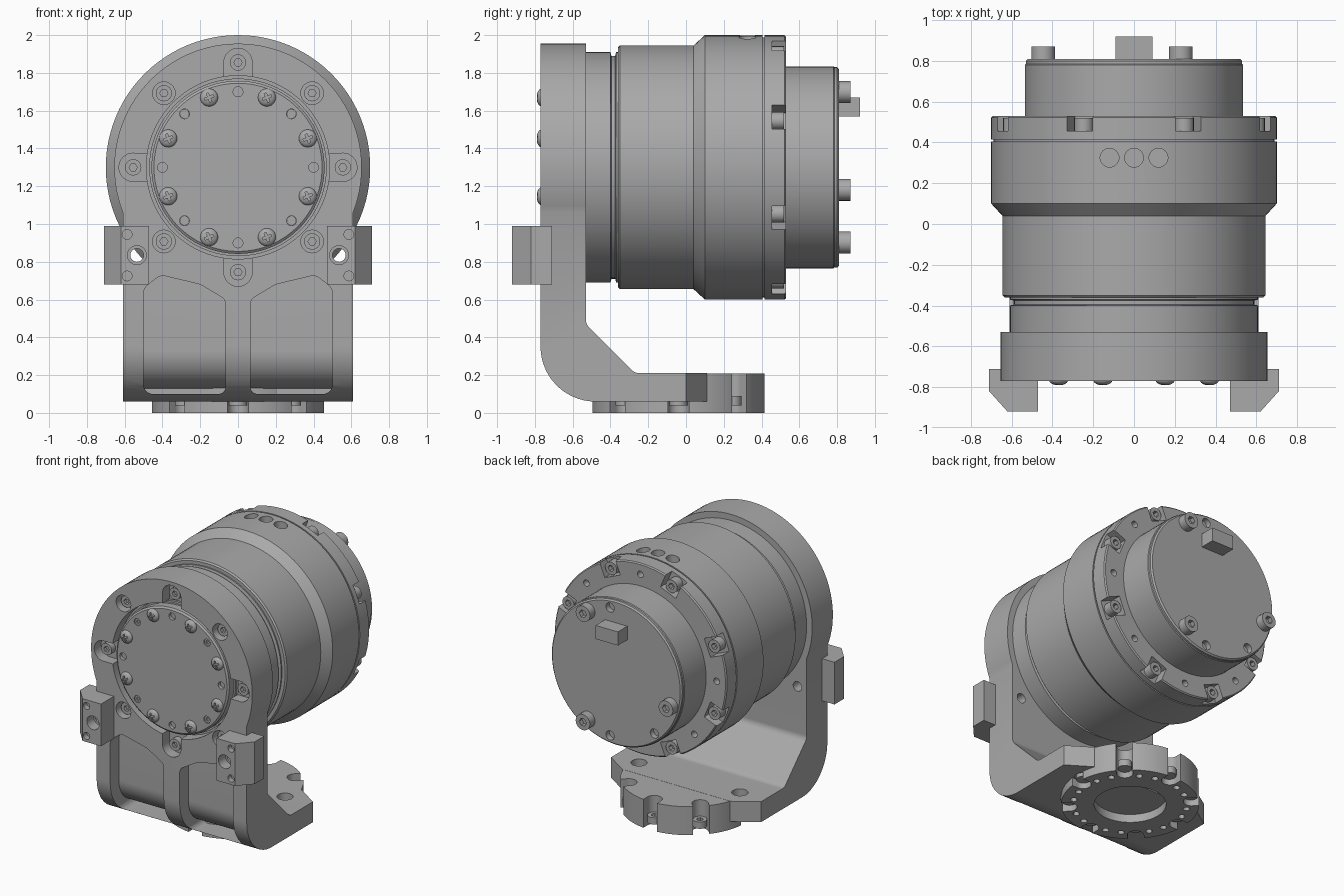
import bpy, bmesh
from math import sin, cos, tan, pi, radians
from mathutils import Vector

if "Cube" in bpy.data.objects:
    bpy.data.objects.remove(bpy.data.objects["Cube"])

grey = bpy.data.materials.new("machined_grey")
grey.use_nodes = True
grey.diffuse_color = (0.4, 0.4, 0.4, 1)
grey.node_tree.nodes["Principled BSDF"].inputs["Base Color"].default_value = (0.4, 0.4, 0.4, 1)

AXIS_Z = 1.3    # height of the motor axis
BASE_Y = -0.04  # centre of the round foot
EIGHTHS = [i * pi / 4 for i in range(8)]
ODD = [a + pi / 8 for a in EIGHTHS]
parts = []


def make(name, bm):
    bmesh.ops.recalc_face_normals(bm, faces=bm.faces)
    mesh = bpy.data.meshes.new(name)
    bm.to_mesh(mesh)
    bm.free()
    mesh.materials.append(grey)
    obj = bpy.data.objects.new(name, mesh)
    bpy.context.collection.objects.link(obj)
    parts.append(obj)
    return obj


def prism(name, points, axis, low, high):
    """Extrude a flat outline along x, y or z."""
    place = {"x": lambda p, d: (d, p[0], p[1]),
             "y": lambda p, d: (p[0], d, p[1]),
             "z": lambda p, d: (p[0], p[1], d)}[axis]
    bm = bmesh.new()
    ends = [[bm.verts.new(place(p, d)) for p in points] for d in (low, high)]
    for ring in ends:
        bm.faces.new(ring)
    for i in range(len(points)):
        j = (i + 1) % len(points)
        bm.faces.new((ends[0][i], ends[0][j], ends[1][j], ends[1][i]))
    return make(name, bm)


def disc(name, u, v, radius, axis, low, high, sides=32):
    ring = [2 * pi * i / sides for i in range(sides)]
    return prism(name, [(u + radius * cos(a), v + radius * sin(a)) for a in ring], axis, low, high)


def slot(u, v, angle, start, end, half, axis, low, high):
    """Box cutter that runs outward from a centre."""
    d, n = Vector((cos(angle), sin(angle))), Vector((-sin(angle), cos(angle))) * half
    c = Vector((u, v))
    return prism("cutter", [c + d * start - n, c + d * end - n, c + d * end + n, c + d * start + n],
                 axis, low, high)


def rounded(corners, steps=8):
    """Outline with an arc at each corner given as (u, v, radius)."""
    out = []
    pts = [Vector(c[:2]) for c in corners]
    for i, (p, corner) in enumerate(zip(pts, corners)):
        r = corner[2]
        if r == 0:
            out.append(p)
            continue
        a = (pts[i - 1] - p).normalized()
        b = (pts[(i + 1) % len(pts)] - p).normalized()
        half = a.angle(b) / 2
        centre = p + (a + b).normalized() * r / sin(half)
        s, e = p + a * r / tan(half) - centre, p + b * r / tan(half) - centre
        out += [centre + s.lerp(e, k / steps).normalized() * r for k in range(steps + 1)]
    return out


def lathe(name, profile, sides=96):
    """Revolve (y, radius) points about the motor axis."""
    bm = bmesh.new()
    verts = [bm.verts.new((0, y, AXIS_Z + r)) for y, r in profile]
    edges = [bm.edges.new(pair) for pair in zip(verts, verts[1:])]
    bmesh.ops.spin(bm, geom=verts + edges, cent=(0, 0, AXIS_Z), axis=(0, 1, 0),
                   angle=2 * pi, steps=sides, use_duplicate=False)
    bmesh.ops.remove_doubles(bm, verts=bm.verts, dist=0.0005)
    return make(name, bm)


def cut(obj, *cutters, op="DIFFERENCE"):
    for cutter in cutters:
        mod = obj.modifiers.new("cut", "BOOLEAN")
        mod.operation, mod.solver, mod.object = op, "EXACT", cutter
        graph = bpy.context.evaluated_depsgraph_get()
        mesh = bpy.data.meshes.new_from_object(obj.evaluated_get(graph))
        obj.modifiers.clear()
        obj.data = mesh
        parts.remove(cutter)
        bpy.data.objects.remove(cutter)
    return obj


def copies(source, name, places, rotation=(0, 0, 0)):
    for i, place in enumerate(places):
        obj = bpy.data.objects.new(f"{name}_{i + 1}", source.data)
        obj.location, obj.rotation_euler = place, rotation
        bpy.context.collection.objects.link(obj)
        parts.append(obj)
    parts.remove(source)
    bpy.data.objects.remove(source)


def around(radius, y, angles):
    return [(radius * cos(a), y, AXIS_Z + radius * sin(a)) for a in angles]


def socket_screw(radius, length):
    head = disc("screw", 0, 0, radius, "y", -length, 0, 24)
    return cut(head, disc("cutter", 0, 0, radius * 0.5, "y", -1, -length * 0.5, 6))


# Bracket: bent side profile trimmed to an arched front outline
side = [(-.77, 2.1, 0), (-.53, 2.1, 0), (-.53, .47, .06), (-.27, .21, .06),
        (.11, .21, 0), (.11, .06, 0), (-.77, .06, .29)]
bracket = prism("bracket", rounded(side, 12), "x", -.7, .7)
arch = [radians(-21.4 + 222.8 * i / 64) for i in range(65)]
outline = [(.655 * cos(a), AXIS_Z + .655 * sin(a)) for a in arch] + [(-.61, -.1), (.61, -.1)]
cut(bracket, prism("cutter", outline, "y", -1, 1), op="INTERSECT")

# Bracket: corner chamfers, curved front pockets and side holes
pocket = [(.065, .10, .04), (.5, .10, .05), (.5, .66, .06), (.41, .73, .06),
          (.2, .68, .12), (.065, .6, .05)]
floor = [(-1, .9, 0), (-.67, .9, 0), (-.67, .13, .2), (-.45, .13, 0), (-.45, -.1, 0), (-1, -.1, 0)]
for s in (-1, 1):
    cut(bracket, prism("cutter", [(s * .61, 0), (s * .44, .11), (s * .44, .3), (s * .8, .3), (s * .8, 0)],
                       "z", 0, .5))
    hollow = prism("cutter", rounded([(s * x, z, r) for x, z, r in pocket]), "y", -1, -.4)
    cut(hollow, prism("cutter", rounded(floor, 12), "x", -1, 1), op="INTERSECT")
    cut(bracket, hollow, disc("cutter", s * .535, .835, .035, "y", -1, 0))

# Bracket: bore with screw pockets, alternate ones open to the bore
cut(bracket, disc("cutter", 0, AXIS_Z, .485, "y", -1, -.68, 96))
for i, a in enumerate(EIGHTHS):
    x, _, z = around(.555, 0, [a])[0]
    cut(bracket, disc("cutter", x, z, .06 if i % 2 else .075, "y", -1, -.69))
    if i % 2 == 0:
        cut(bracket, slot(0, AXIS_Z, a, .44, .555, .0745, "y", -1, -.6895))
copies(socket_screw(.043, .05), "bracket_screw", around(.555, -.685, EIGHTHS))

# Round foot with open screw notches
foot = disc("foot", 0, BASE_Y, .46, "z", 0, .209, 72)
cut(foot, disc("cutter", 0, BASE_Y, .24, "z", -1, .12, 48))
for i, a in enumerate(EIGHTHS):
    x, y = .41 * cos(a), BASE_Y + .41 * sin(a)
    cut(bracket, disc("cutter", x, y, .055, "z", -1, .215))
    cut(foot, disc("cutter", x, y, .055, "z", -1, 1),
        slot(0, BASE_Y, a, .41, .6, .0548, "z", -1, 1))
    for turn in (-.25, .25):
        b = a + turn
        cut(foot, disc("cutter", .38 * cos(b), BASE_Y + .38 * sin(b), .023, "z", -1, .04, 12))
copies(socket_screw(.047, .05), "foot_screw",
       [(.405 * cos(a), BASE_Y + .405 * sin(a), .04) for a in EIGHTHS], (-pi / 2, 0, 0))

# Motor housing with three ports on top
body = lathe("motor_housing", [(-.6, 0), (-.6, .61), (-.4, .61), (-.395, .59), (-.375, .59),
                               (-.37, .61), (-.36, .61), (-.36, .635), (-.35, .645), (.04, .645),
                               (.1, .7), (.405, .7), (.405, 0)])
for x in (-.12, 0, .12):
    cut(body, disc("cutter", x, .325, .046, "z", 1.9, 2.2))

# Rear flange with notched screws and dowel holes
flange = lathe("rear_flange", [(.4, 0), (.4, .688), (.415, .688), (.415, .7), (.522, .7), (.53, .692), (.53, 0)])
for a, b in zip(ODD, EIGHTHS):
    x, _, z = around(.62, 0, [b])[0]
    cut(flange, slot(0, AXIS_Z, a, .59, .8, .068, "y", .455, .6),
        disc("cutter", x, z, .024, "y", .48, .6, 16))
copies(socket_screw(.047, .07), "flange_screw", around(.643, .45, ODD), (0, 0, pi))

# Rear cover, its screws, vents and connector
cover = lathe("rear_cover", [(.5, 0), (.5, .535), (.78, .535), (.785, .53), (.8, .53), (.81, .52), (.81, 0)])
for x, z in ((.05, 1.77), (.05, .83), (-.31, .94)):
    cut(cover, disc("cutter", x, z, .034, "y", .77, 1, 20))
copies(socket_screw(.058, .065), "cover_screw",
       around(.46, .805, [radians(d) for d in (60, 195, 300)]), (0, 0, pi))
prism("connector", [(-.09, 1.57), (.09, 1.57), (.09, 1.67), (-.09, 1.67)], "y", .8, .92)

# Front cover disc with dowel holes and small screws
front = lathe("front_cover", [(-.765, 0), (-.765, .445), (-.755, .458), (-.7, .458), (-.7, .47), (-.59, .47), (-.59, 0)])
for i, (x, _, z) in enumerate(around(.4, 0, EIGHTHS)):
    cut(front, disc("cutter", x, z, .026, "y", -1, -.74, 20))
copies(socket_screw(.025, .015), "small_screw", around(.4, -.742, EIGHTHS[1::2]))

# Domed cross-head screws on the front cover
dome = bmesh.new()
bmesh.ops.create_uvsphere(dome, u_segments=24, v_segments=12, radius=.047)
bmesh.ops.scale(dome, vec=(1, .55, 1), verts=dome.verts)
dome = make("dome", dome)
for turn in (.4, .4 + pi / 2):
    cut(dome, slot(0, 0, turn, -.025, .025, .006, "y", -1, -.012))
copies(dome, "front_screw", around(.4, -.765, ODD))

# Side clamps
for s, label in ((1, "left"), (-1, "right")):
    plan = [(.47, -.92), (.62, -.92), (.71, -.82), (.71, -.71), (.605, -.71), (.605, -.765), (.47, -.765)]
    clamp = prism(label + "_clamp", [(s * x, y) for x, y in plan], "z", .68, .99)
    cut(clamp, disc("cutter", s * .535, .835, .05, "y", -1, -.84),
        disc("cutter", s * .535, .835, .035, "y", -1, 0))
    for z in (.725, .945):
        cut(clamp, disc("cutter", s * .587, z, .026, "y", -1, -.88, 16))

# Smooth curved faces and keep hard edges
for mesh in {obj.data for obj in parts}:
    mesh.shade_smooth()
    mesh.set_sharp_from_angle(angle=radians(30))
